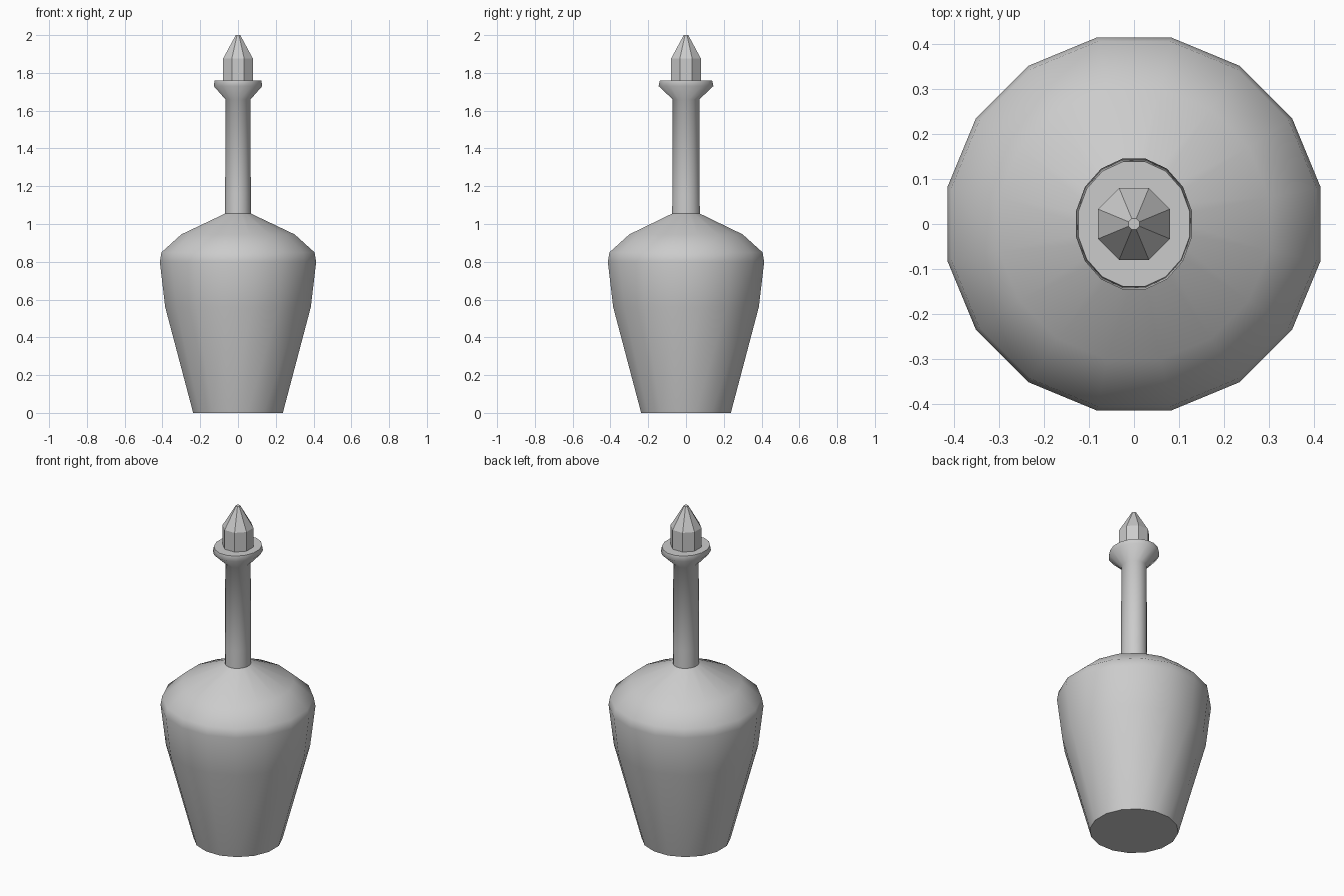
import bpy, bmesh, math

if "Cube" in bpy.data.objects:
    bpy.data.objects.remove(bpy.data.objects["Cube"])


def lathe(name, profile, sides, smooth):
    """Stack of rings (rx, ry, z), half-step rotated, capped at both ends."""
    bm = bmesh.new()
    rings = []
    for rx, ry, z in profile:
        ring = []
        for i in range(sides):
            a = 2 * math.pi * (i + 0.5) / sides
            ring.append(bm.verts.new((rx * math.cos(a), ry * math.sin(a), z)))
        rings.append(ring)
    for lo, hi in zip(rings, rings[1:]):
        for i in range(sides):
            j = (i + 1) % sides
            bm.faces.new((lo[i], lo[j], hi[j], hi[i]))
    bm.faces.new(rings[0][::-1])
    bm.faces.new(rings[-1])
    mesh = bpy.data.meshes.new(name)
    bm.to_mesh(mesh)
    bm.free()
    obj = bpy.data.objects.new(name, mesh)
    bpy.context.collection.objects.link(obj)
    if smooth:
        bpy.ops.object.select_all(action='DESELECT')
        obj.select_set(True)
        bpy.context.view_layer.objects.active = obj
        bpy.ops.object.shade_smooth_by_angle(angle=math.radians(60))
    return obj


# Bottle: tapered body, shoulder, slim neck and flared, slightly oval lip
lathe("bottle", [
    (0.242, 0.242, 0.0),
    (0.393, 0.393, 0.56),
    (0.422, 0.422, 0.80),
    (0.413, 0.413, 0.85),
    (0.306, 0.306, 0.945),
    (0.070, 0.075, 1.055),
    (0.069, 0.073, 1.16),
    (0.068, 0.072, 1.66),
    (0.131, 0.148, 1.73),
    (0.126, 0.141, 1.76),
], 16, True)

# Faceted stopper with a pointed top
lathe("stopper", [
    (0.086, 0.086, 1.76),
    (0.086, 0.086, 1.875),
    (0.013, 0.013, 2.0),
], 8, False)
